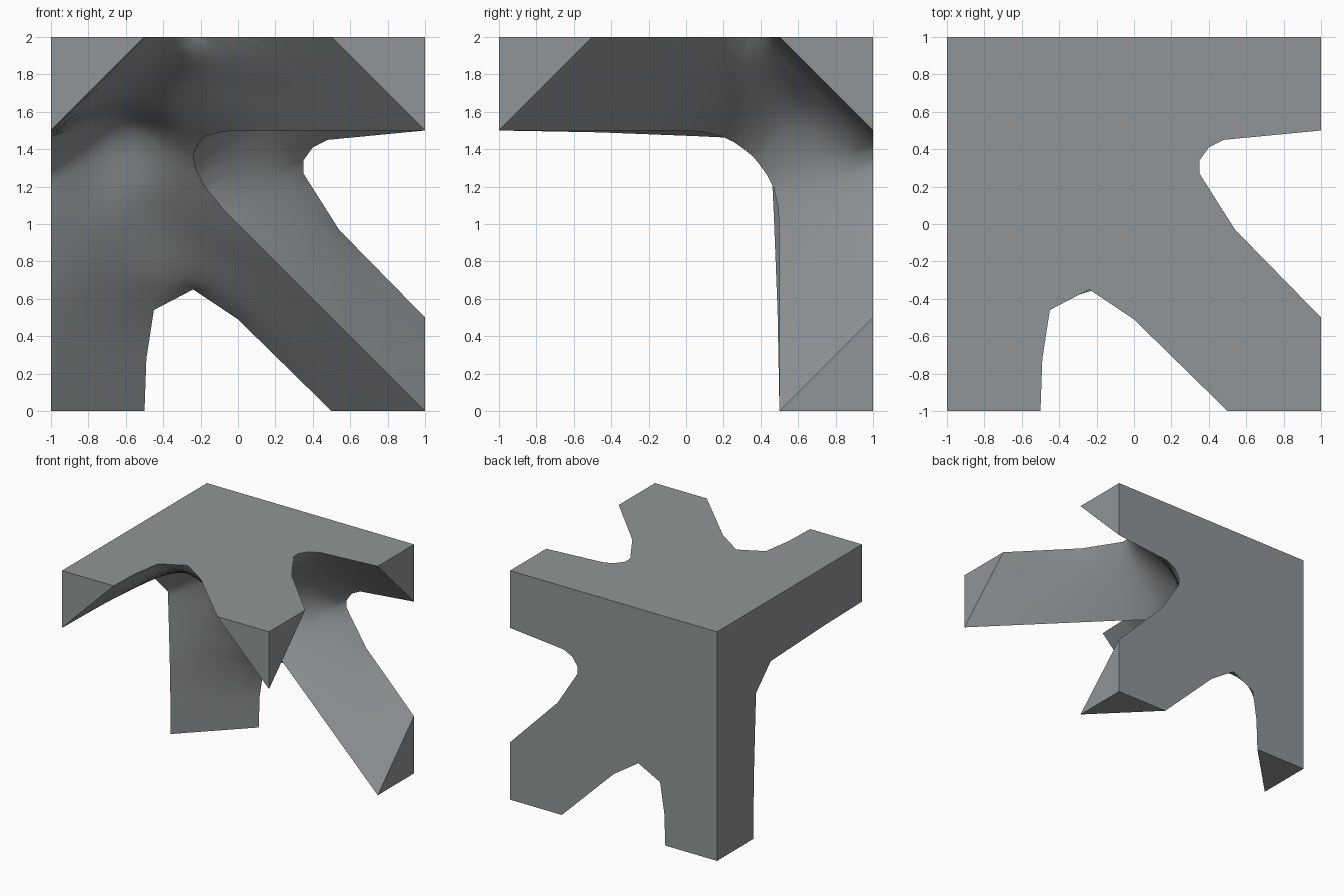
import bpy, bmesh, math
from mathutils import Vector

if "Cube" in bpy.data.objects:
    bpy.data.objects.remove(bpy.data.objects["Cube"])

# Coordinates here are distances from the solid corner:
# a = from left wall, b = from back wall, c = from top plate.
# Half of the inner skin: right rim, right valley, crest, left valley, left rim.
# The other half swaps b and c.
HALF = [
    ((2, 1.5, 0), (2, 1.75, .25), (2, 2, .5), (1.75, 2, .25), (1.5, 2, 0)),
    ((1.54, 1.03, 0), (1.52, 1.265, .25), (1.5, 1.5, .5), (1.25, 1.505, .25), (1, 1.51, 0)),
    ((1.35, .73, 0), (1.225, .915, .25), (1.1, 1.1, .5), (.92, 1.2, .22), (.76, 1.35, 0)),
    ((1.35, .66, 0), (1.14, .78, .24), (.92, .92, .505), (.53, 1.08, .13), (.55, 1.46, 0)),
    ((1.4, .59, 0), (1.1, .66, .26), (.83, .81, .53), (.35, .83, .25), (0, 1.46, .51)),
    ((1.48, .55, 0), (1.08, .56, .28), (.79, .74, .565), (.33, .65, .3), (0, .95, .53)),
    ((1.48, .41, .14), (1.05, .46, .32), (.77, .69, .6), (.33, .5, .34), (0, .74, .54)),
    ((1.48, .275, .275), (1.03, .38, .38), (.76, .64, .64), (.34, .4, .4), (0, .64, .64)),
]
K, M = 4, 4                      # steps between stations along and across


def swap(p):
    return Vector((p[0], p[2], p[1]))


half = [[Vector(p) for p in row] for row in HALF]
stations = half + [[swap(p) for p in row] for row in reversed(half[:-1])]

# Inner skin grid
rows = []
for i in range(len(stations) - 1):
    for k in range(K):
        rows.append([p.lerp(q, k / K) for p, q in zip(stations[i], stations[i + 1])])
rows.append(stations[-1])
grid = [[row[s].lerp(row[s + 1], j / M) for s in range(4) for j in range(M)] + [row[4]]
        for row in rows]
U, V, CREST = len(grid), 4 * M + 1, 2 * M


def relax(times, held):
    """Stretch the skin between its rims and the held columns."""
    for _ in range(times):
        for u in range(1, U - 1):
            for v in range(1, V - 1):
                if v not in held:
                    grid[u][v] = (grid[u - 1][v] + grid[u + 1][v] +
                                  grid[u][v - 1] + grid[u][v + 1]) / 4


relax(3, (M, CREST, 3 * M))
relax(3, (CREST,))

bm = bmesh.new()


def face(points):
    bm.faces.new([bm.verts.new((p[0] - 1, 1 - p[1], 2 - p[2])) for p in points])


for u in range(U - 1):
    for v in range(V - 1):
        face([grid[u][v], grid[u + 1][v], grid[u + 1][v + 1], grid[u][v + 1]])


def arm(edge, sections, corner):
    """Straight triangular arm from a skin edge through sections to its end cap."""
    n = len(edge) - 1
    steps = [(p - edge[0]).length / (edge[n] - edge[0]).length for p in edge]
    for start, end in sections:
        tip = [Vector(start).lerp(Vector(end), t) for t in steps]
        for i in range(n):
            face([edge[i], edge[i + 1], tip[i + 1], tip[i]])
        edge = tip
    face(edge + [Vector(corner)])


rim_r = [row[0] for row in grid]
rim_l = [row[-1] for row in grid]

# Arms along the three cube edges
arm(rim_r[5 * K:U - 5 * K], [((2, .5, 0), (2, 0, .5))], (2, 0, 0))
edge_b = rim_l[3 * K:4 * K + 1]
sections = [((.51, 1.72, 0), (0, 1.72, .505)), ((.5, 2, 0), (0, 2, .5))]
arm(edge_b, sections, (0, 2, 0))
arm([swap(p) for p in edge_b], [(swap(s), swap(e)) for s, e in sections], (0, 0, 2))

# Flat top plate and back wall, with the diagonal arm end caps
top = (rim_r[:5 * K + 1] + [Vector(p) for p in
       ((2, .5, 0), (2, 0, 0), (0, 0, 0), (0, 2, 0), (.5, 2, 0), (.51, 1.72, 0))] +
       rim_l[:3 * K + 1][::-1] + [Vector((2, 2, 0))])
cap_a = grid[0][:CREST + 1] + [Vector((2, 2, 0))]
cap_b = grid[0][CREST:] + [Vector((2, 2, 0))]
for outline in (top, cap_a, cap_b):
    face(outline)
    face([swap(p) for p in outline])

# Left wall
face(rim_l[4 * K:U - 4 * K] + [Vector(p) for p in
     ((0, .505, 1.72), (0, .5, 2), (0, 0, 2), (0, 0, 0), (0, 2, 0), (0, 2, .5),
      (0, 1.72, .505))])

bmesh.ops.remove_doubles(bm, verts=bm.verts, dist=0.0005)
bmesh.ops.triangulate(bm, faces=[f for f in bm.faces if len(f.verts) > 4])
bmesh.ops.recalc_face_normals(bm, faces=bm.faces)

mesh = bpy.data.meshes.new("corner_bracket")
bm.to_mesh(mesh)
bm.free()
bracket = bpy.data.objects.new("corner_bracket", mesh)
bpy.context.collection.objects.link(bracket)

grey = bpy.data.materials.new("plain_grey")
grey.diffuse_color = (0.28, 0.30, 0.31, 1)
grey.use_nodes = True
grey.node_tree.nodes["Principled BSDF"].inputs["Base Color"].default_value = grey.diffuse_color
mesh.materials.append(grey)

bpy.context.view_layer.objects.active = bracket
bracket.select_set(True)
bpy.ops.object.shade_smooth_by_angle(angle=math.radians(45))
